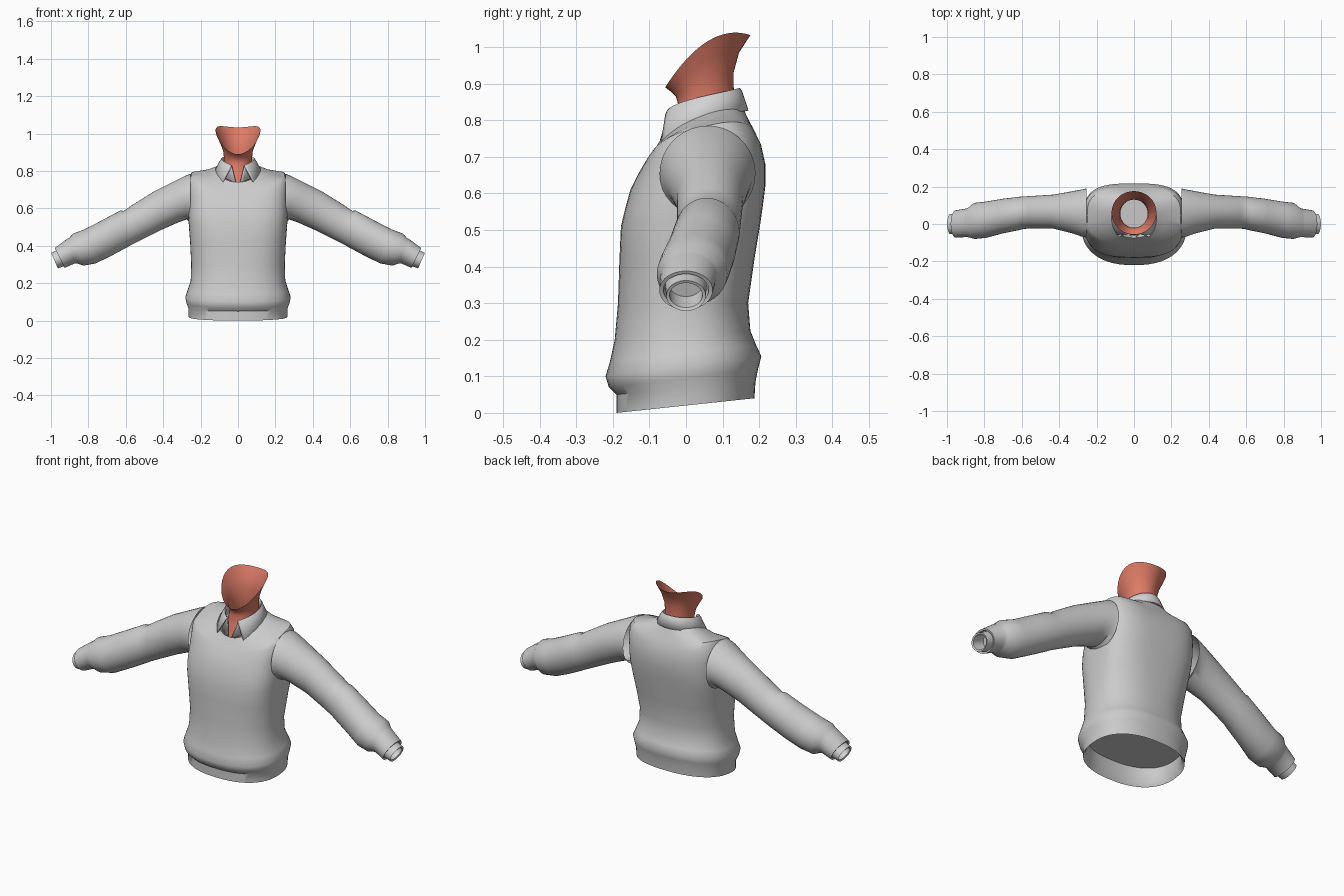
import bpy, bmesh, math
from mathutils import Vector

if "Cube" in bpy.data.objects:
    bpy.data.objects.remove(bpy.data.objects["Cube"])


def material(name, rgb):
    m = bpy.data.materials.new(name)
    m.diffuse_color = (*rgb, 1)
    m.use_nodes = True
    m.node_tree.nodes["Principled BSDF"].inputs["Base Color"].default_value = m.diffuse_color
    return m


KNIT = material("grey knit", (0.6, 0.6, 0.6))
SHIRT = material("pale shirt", (0.65, 0.65, 0.65))
SKIN = material("warm skin", (0.73, 0.2, 0.136))


def loft(name, rings, mat, closed=True, cap_start=False, cap_end=False, sharp=42):
    """Skin a series of equal-length point rows."""
    bm = bmesh.new()
    rows = [[bm.verts.new(p) for p in ring] for ring in rings]
    n = len(rows[0])
    for a, b in zip(rows, rows[1:]):
        for i in range(n if closed else n - 1):
            j = (i + 1) % n
            bm.faces.new((a[i], a[j], b[j], b[i]))
    if cap_start:
        bm.faces.new(rows[0][::-1])
    if cap_end:
        bm.faces.new(rows[-1])
    bmesh.ops.recalc_face_normals(bm, faces=bm.faces)
    for f in bm.faces:
        f.smooth = True
    for e in bm.edges:
        if len(e.link_faces) == 2 and e.calc_face_angle() > math.radians(sharp):
            e.smooth = False
    me = bpy.data.meshes.new(name)
    bm.to_mesh(me)
    bm.free()
    me.materials.append(mat)
    ob = bpy.data.objects.new(name, me)
    bpy.context.collection.objects.link(ob)
    return ob


def body_ring(zf, zb, yf, yb, w, lift=0.0, power=2.0, n=56):
    """Rounded-box section: tilted front to back, sides raised by lift."""
    pts = []
    for i in range(n):
        a = 2 * math.pi * i / n
        c, s = math.cos(a), math.sin(a)
        u = math.copysign(abs(c) ** (2 / power), c)
        v = math.copysign(abs(s) ** (2 / power), s)
        t = (v + 1) / 2
        pts.append((w * u, yf + (yb - yf) * t, zf + (zb - zf) * t + lift * u * u))
    return pts


def arm_ring(xt, zt, xb, zb, yf, yb, n=36):
    """Oval section of a sleeve between a top point and a bottom point."""
    top, bot = Vector((xt, 0, zt)), Vector((xb, 0, zb))
    mid, half = (top + bot) / 2, (top - bot) / 2
    pts = []
    for i in range(n):
        a = 2 * math.pi * i / n
        p = mid + half * math.cos(a)
        p.y = (yf + yb) / 2 + (yb - yf) / 2 * math.sin(a)
        pts.append(p)
    return pts


def mirror_x(ob):
    ob.modifiers.new("mirror", 'MIRROR').use_mirror_merge = False


# Sweater body: inner floor, hem band, blouson bulge, chest, shoulders, neckline
body = [
    (.10, .11, -.172, .17, .245, 0),
    (.02, .055, -.178, .175, .252, 0),
    (.00, .04, -.19, .187, .264, 0),
    (.05, .085, -.19, .19, .266, 0),
    (.07, .12, -.211, .197, .276, 0),
    (.10, .155, -.22, .206, .282, 0),
    (.14, .185, -.208, .192, .27, 0),
    (.20, .225, -.195, .176, .253, 0),
    (.30, .30, -.186, .17, .25, 0),
    (.42, .42, -.182, .187, .256, 0),
    (.51, .51, -.178, .202, .263, 0),
    (.56, .565, -.166, .21, .266, 0),
    (.61, .62, -.152, .217, .267, 0),
    (.655, .68, -.13, .217, .267, .015),
    (.685, .73, -.11, .206, .265, .05),
    (.705, .77, -.096, .187, .25, .045),
    (.722, .80, -.085, .172, .17, .035),
    (.74, .825, -.074, .16, .118, .03),
    (.73, .815, -.062, .15, .105, .02),
]
rings = []
for r in body:
    power = 2.35 + 0.75 * min(1, max(0, (r[0] - .3) / .25))
    if r[4] < .2:
        power = 2.3
    rings.append(body_ring(*r, power=power))
loft("sweater_body", rings, KNIT, cap_start=True)

# Sleeves, from armhole to ribbed cuff, with the cuff edge turned in
sleeve = [
    (.255, .785, .255, .525, -.072, .19),
    (.28, .775, .275, .54, -.068, .185),
    (.34, .745, .32, .525, -.05, .175),
    (.45, .69, .41, .485, -.025, .157),
    (.57, .615, .52, .43, -.024, .15),
    (.61, .587, .57, .405, -.026, .147),
    (.63, .588, .59, .393, -.032, .146),
    (.72, .54, .68, .345, -.05, .135),
    (.82, .488, .76, .306, -.074, .12),
    (.88, .466, .825, .294, -.08, .113),
    (.903, .442, .858, .305, -.072, .09),
    (.915, .436, .872, .306, -.07, .083),
    (.98, .388, .927, .282, -.073, .073),
    (.975, .38, .926, .292, -.062, .062),
    (.94, .395, .895, .31, -.06, .06),
]
mirror_x(loft("sleeve", [arm_ring(*r) for r in sleeve], KNIT))

# Shirt cuffs with a thin rim and a recessed inside
cuff = [
    (.945, .39, .90, .302, -.057, .057),
    (.999, .362, .963, .279, -.054, .054),
    (.994, .355, .962, .288, -.045, .045),
    (.93, .385, .90, .318, -.045, .045),
]
mirror_x(loft("shirt_cuff", [arm_ring(*r) for r in cuff], SHIRT, cap_end=True))

# Neck: open tube flaring to the jaw line
neck = [
    (.72, .80, -.06, .14, .085, 0),
    (.79, .83, -.038, .135, .076, 0),
    (.84, .86, -.02, .131, .073, 0),
    (.865, .93, -.028, .13, .079, .01),
    (.878, .985, -.041, .145, .097, .03),
    (.89, 1.033, -.057, .176, .12, .055),
]
loft("neck", [body_ring(*r, n=40) for r in neck], SKIN)


# Shirt collar: inner stand, folded top edge, outer fall ending in two points
def collar_row(rx, ry, cy, gap, z_back, drop, bend, n=41):
    row = []
    for i in range(n):
        t = -1 + 2 * i / (n - 1)
        a = t * (math.pi - gap)
        row.append((rx * math.sin(a), cy + ry * math.cos(a),
                    z_back - drop * abs(t) ** bend))
    return row


collar = loft("shirt_collar", [
    collar_row(.10, .117, .045, .10, .80, .065, 2),
    collar_row(.084, .098, .045, .38, .875, .055, 1.6),
    collar_row(.088, .102, .045, .40, .886, .058, 1.6),
    collar_row(.094, .107, .044, .42, .878, .06, 1.6),
    collar_row(.128, .139, .029, .78, .826, .108, 2.5),
], SHIRT, closed=False, sharp=60)
solid = collar.modifiers.new("thickness", 'SOLIDIFY')
solid.thickness = 0.006
solid.offset = 0
